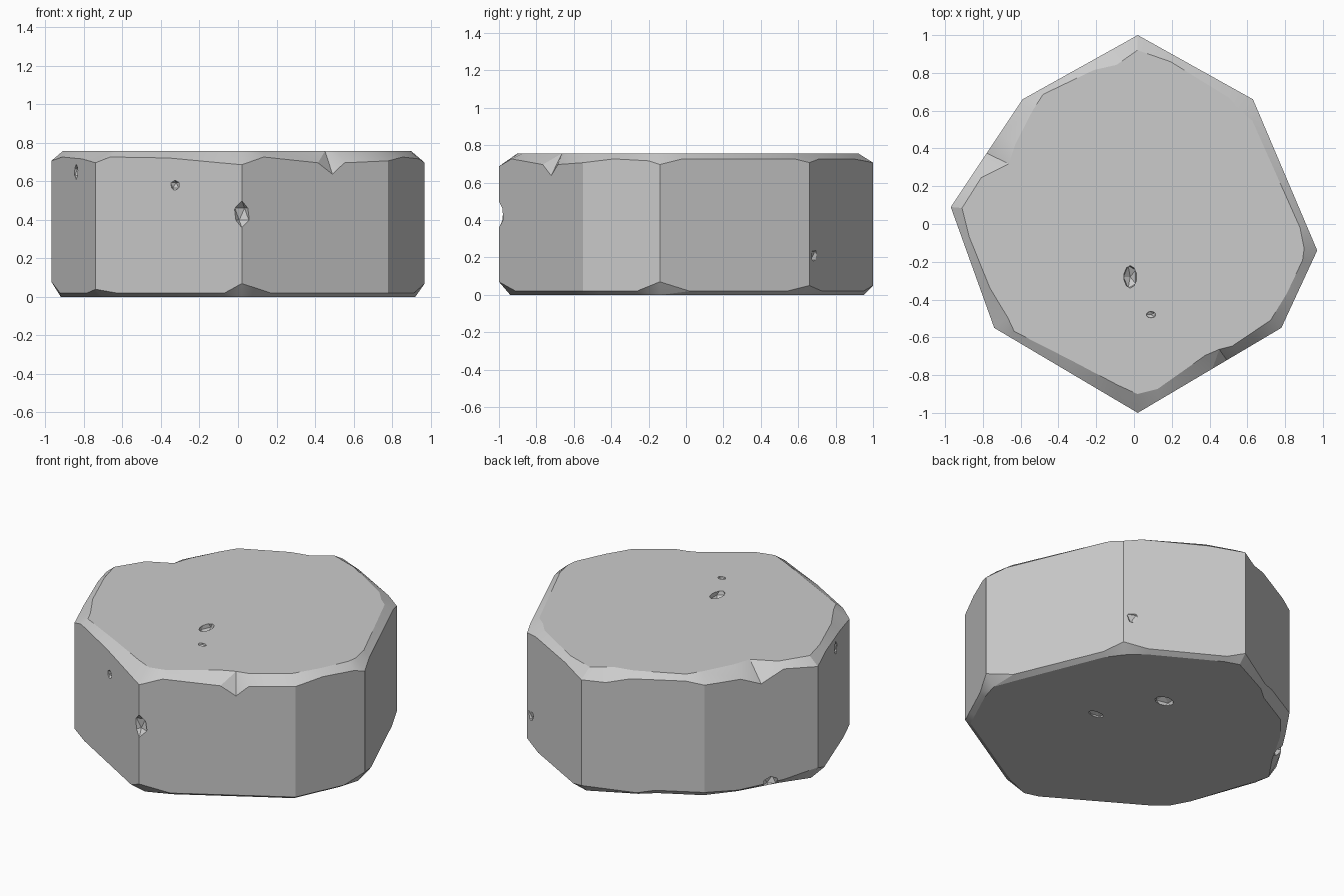
import bpy, bmesh, math
from mathutils import Vector

if "Cube" in bpy.data.objects:
    bpy.data.objects.remove(bpy.data.objects["Cube"])

H = 0.757
# Octagonal outline, clockwise from the back tip
corners = [Vector(p) for p in [(0.02, 1.0), (0.63, 0.66), (0.97, -0.14), (0.78, -0.55),
                               (0.02, -1.0), (-0.74, -0.55), (-0.97, 0.09), (-0.59, 0.66)]]
# Worn rim per side: position along side, inset of the flat face, drop of the wall edge
top_wear = [
    [(0, .08, .05), (.3, .04, .03), (.85, .055, .03)],
    [(0, .09, .05), (.1, .05, .03), (.85, .04, .03)],
    [(0, .07, .06), (.15, .05, .04), (.6, .05, .03)],
    [(0, .07, .05), (.3, .05, .06), (.38, .07, .12), (.48, .08, .06), (.85, .06, .03)],
    [(0, .10, .07), (.15, .08, .06), (.5, .06, .035), (.9, .04, .03)],
    [(0, .09, .06), (.3, .05, .04), (.75, .04, .03)],
    [(0, .06, .05), (.3, .05, .03), (.5, .13, .10), (.68, .10, .05)],
    [(0, .08, .05), (.15, .03, .03), (.6, .05, .03), (.8, .09, .06)],
]
low_wear = [
    [(0, .05, .05), (.15, .03, .02), (.8, .03, .02)],
    [(0, .06, .05), (.15, .03, .02), (.8, .04, .02)],
    [(0, .05, .07), (.3, .03, .02), (.8, .03, .02)],
    [(0, .03, .02), (.15, .03, .02), (.8, .03, .02)],
    [(0, .06, .07), (.12, .03, .02), (.85, .03, .02)],
    [(0, .05, .04), (.2, .03, .02), (.8, .04, .02)],
    [(0, .05, .08), (.3, .05, .04), (.7, .03, .02)],
    [(0, .05, .04), (.4, .05, .04), (.55, .03, .02)],
]


def rings(bm, wear, z, sign):
    """Return wall-edge and flat-face vertex loops for one worn rim."""
    sides = []
    for i, side in enumerate(wear):
        a, b = corners[i], corners[(i + 1) % 8]
        loop = []
        for t, inset, drop in side:
            p = a.lerp(b, t)
            q = p - p.normalized() * inset
            loop.append((bm.verts.new((*p, z - sign * drop)), bm.verts.new((*q, z))))
        sides.append(loop)
    flat = [v for s in sides for v in s]
    n = len(flat)
    for k in range(n):
        (a, c), (b, d) = flat[k], flat[(k + 1) % n]
        bm.faces.new((a, b, d, c))
    bm.faces.new([v[1] for v in flat])
    return sides


bm = bmesh.new()
top = rings(bm, top_wear, H, 1)
low = rings(bm, low_wear, 0, -1)
# Flat walls joining both rims
for i in range(8):
    j = (i + 1) % 8
    up = [v[0] for v in top[i]] + [top[j][0][0]]
    dn = [v[0] for v in low[i]] + [low[j][0][0]]
    bm.faces.new(up + dn[::-1])
bmesh.ops.recalc_face_normals(bm, faces=bm.faces)
bmesh.ops.triangulate(bm, faces=bm.faces)
mesh = bpy.data.meshes.new("stone_slab")
bm.to_mesh(mesh)
bm.free()
stone = bpy.data.objects.new("stone_slab", mesh)
bpy.context.collection.objects.link(stone)

# Small chips and pits: centre, half sizes
chips = [((0.02, -1.0, .43), (.05, .05, .07)), ((-0.02, -0.28, H), (.04, .07, .05)),
         ((0.09, -0.48, H), (.03, .02, .02)), ((-0.33, -0.80, .58), (.03, .03, .03)),
         ((-0.84, -0.27, .65), (.02, .03, .04)), ((0.60, 0.72, .21), (.05, .06, .05)),
         ((0.08, 0.36, 0), (.07, .05, .04)), ((0.28, 0.0, 0), (.06, .03, .02)),
         ((-0.80, 0.32, .03), (.05, .05, .05))]
cb = bmesh.new()
for centre, size in chips:
    made = bmesh.ops.create_icosphere(cb, subdivisions=1, radius=1)["verts"]
    for v in made:
        v.co = Vector(c + s * k for c, s, k in zip(centre, size, v.co))
cm = bpy.data.meshes.new("chip_cutter")
cb.to_mesh(cm)
cb.free()
cutter = bpy.data.objects.new("chip_cutter", cm)
bpy.context.collection.objects.link(cutter)
cutter.hide_render = True
cutter.display_type = 'WIRE'

mod = stone.modifiers.new("chips", 'BOOLEAN')
mod.operation = 'DIFFERENCE'
mod.solver = 'EXACT'
mod.object = cutter
bpy.context.view_layer.objects.active = stone
stone.select_set(True)
bpy.ops.object.modifier_apply(modifier=mod.name)
bpy.data.objects.remove(cutter)
bpy.ops.object.shade_smooth_by_angle(angle=math.radians(25))
